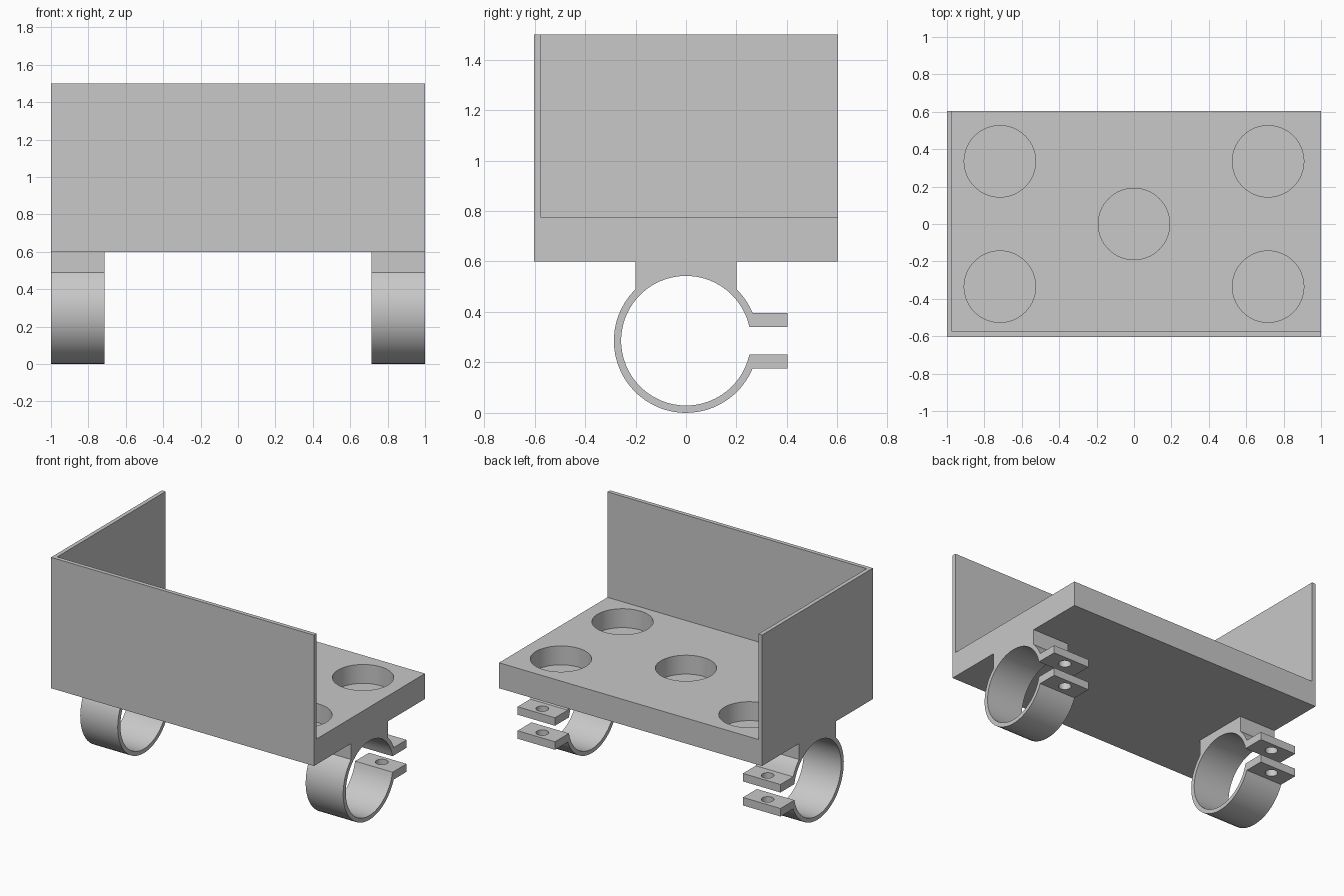
import bpy
import bmesh
from math import atan2, cos, sin, tau, ceil
from mathutils import Matrix

if "Cube" in bpy.data.objects:
    bpy.data.objects.remove(bpy.data.objects["Cube"], do_unlink=True)

grey = bpy.data.materials.new("light grey plastic")
grey.use_nodes = True
grey.diffuse_color = (0.58, 0.58, 0.58, 1)
grey.node_tree.nodes["Principled BSDF"].inputs["Base Color"].default_value = grey.diffuse_color

WIDTH, HALF_DEPTH = 2.0, 0.603
BASE, DECK, TOP = 0.6, 0.775, 1.5
WALL = 0.028
RING_Z, OUTER, INNER = 0.286, 0.286, 0.257
CLAMP_WIDTH = 0.285


def make_object(name, bm):
    bmesh.ops.recalc_face_normals(bm, faces=bm.faces)
    mesh = bpy.data.meshes.new(name)
    bm.to_mesh(mesh)
    bm.free()
    mesh.materials.append(grey)
    obj = bpy.data.objects.new(name, mesh)
    bpy.context.collection.objects.link(obj)
    return obj


def box(name, low, high):
    bm = bmesh.new()
    size = [b - a for a, b in zip(low, high)]
    mid = [(a + b) / 2 for a, b in zip(low, high)]
    bmesh.ops.create_cube(bm, size=1, matrix=Matrix.Translation(mid) @ Matrix.Diagonal((*size, 1)))
    return make_object(name, bm)


def cylinder(name, x, y, low, high, radius, sides=64):
    bm = bmesh.new()
    bmesh.ops.create_cone(bm, cap_ends=True, segments=sides, radius1=radius, radius2=radius,
                          depth=high - low, matrix=Matrix.Translation((x, y, (low + high) / 2)))
    return make_object(name, bm)


def cut(obj, cutter):
    cutter.hide_render = True
    mod = obj.modifiers.new("cut", "BOOLEAN")
    mod.operation = "DIFFERENCE"
    mod.solver = "EXACT"
    mod.object = cutter
    select(obj)
    bpy.ops.object.modifier_apply(modifier=mod.name)
    bpy.data.objects.remove(cutter, do_unlink=True)


def select(obj):
    bpy.ops.object.select_all(action="DESELECT")
    obj.select_set(True)
    bpy.context.view_layer.objects.active = obj


def smooth(obj):
    select(obj)
    bpy.ops.object.shade_smooth_by_angle(angle=0.5)


def arc(radius, start, end):
    """Points on the ring in the y-z plane."""
    steps = ceil(abs(end - start) / tau * 56)
    angles = [start + (end - start) * i / steps for i in range(steps + 1)]
    return [(radius * cos(a), RING_Z + radius * sin(a)) for a in angles]


def angle_at(radius, height):
    """Angle where the back of the ring reaches a height above its centre."""
    return atan2(height, (radius ** 2 - height ** 2) ** 0.5)


# Tray: solid block opened at the back and left, with blind round pockets
tray = box("tray", (-WIDTH / 2, -HALF_DEPTH, BASE), (WIDTH / 2, HALF_DEPTH, TOP))
cut(tray, box("tray_opening", (-WIDTH / 2 + WALL, -HALF_DEPTH + WALL, DECK), (2, 2, 2)))
pockets = [(0, 0)] + [(x, y) for x in (-0.717, 0.717) for y in (-0.335, 0.335)]
for x, y in pockets:
    cut(tray, cylinder("pocket", x, y, 0.645, 1, 0.191))
smooth(tray)


# Pipe clamp: split ring with a neck above and two bolt tabs behind
def clamp(name, x):
    tab_in, tab_out, tab_end, neck = 0.055, 0.11, 0.402, 0.2
    out, inner = angle_at(OUTER, tab_out), angle_at(INNER, tab_in)
    neck_angle = atan2((OUTER ** 2 - neck ** 2) ** 0.5, neck)
    profile = [(tab_end, RING_Z + tab_in), (tab_end, RING_Z + tab_out)]
    profile += arc(OUTER, out, neck_angle)
    profile += [(neck, BASE), (-neck, BASE)]
    profile += arc(OUTER, tau / 2 - neck_angle, tau - out)
    profile += [(tab_end, RING_Z - tab_out), (tab_end, RING_Z - tab_in)]
    profile += arc(INNER, tau - inner, inner)

    bm = bmesh.new()
    face = bm.faces.new([bm.verts.new((x - CLAMP_WIDTH / 2, y, z)) for y, z in profile])
    extruded = bmesh.ops.extrude_face_region(bm, geom=[face])["geom"]
    verts = [v for v in extruded if isinstance(v, bmesh.types.BMVert)]
    bmesh.ops.translate(bm, verts=verts, vec=(CLAMP_WIDTH, 0, 0))
    obj = make_object(name, bm)
    cut(obj, cylinder("bolt_hole", x, 0.337, 0.1, 0.5, 0.04, 32))
    smooth(obj)


for side, label in ((1, "left"), (-1, "right")):
    clamp(label + "_pipe_clamp", side * (WIDTH - CLAMP_WIDTH) / 2)
